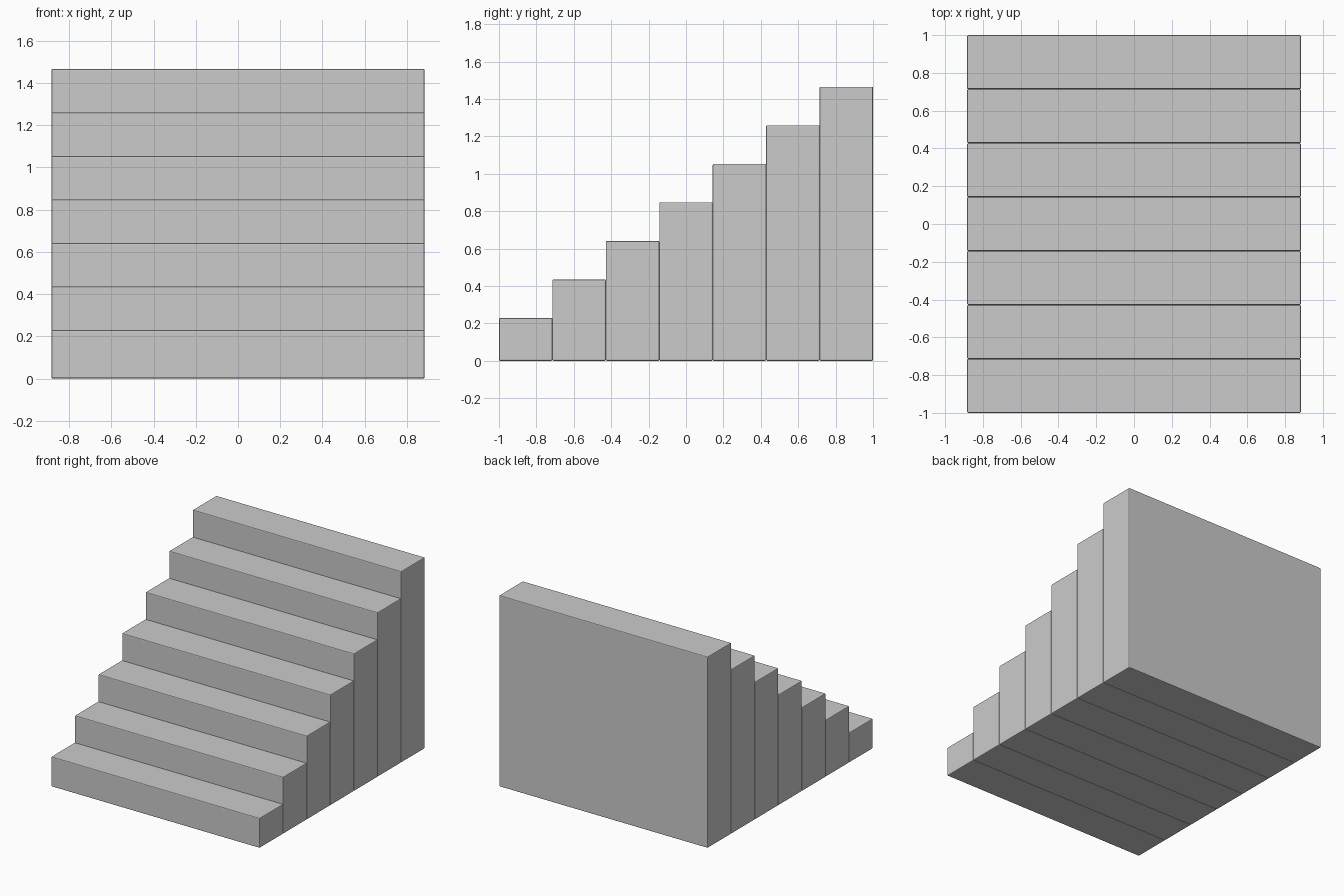
import bpy

if "Cube" in bpy.data.objects:
    bpy.data.objects.remove(bpy.data.objects["Cube"])

STEPS = 7
WIDTH = 1.767
DEPTH = 2.0 / STEPS
FIRST, RISE = 0.229, 0.206


def block(name, y, height):
    """Full-height step block standing on the ground with softened edges."""
    bpy.ops.mesh.primitive_cube_add(size=1, location=(0, y, height / 2))
    ob = bpy.context.object
    ob.name = name
    ob.scale = (WIDTH, DEPTH, height)
    bpy.ops.object.transform_apply(location=False, rotation=False, scale=True)
    bevel = ob.modifiers.new("edge_bevel", 'BEVEL')
    bevel.width = 0.006
    bevel.segments = 2
    return ob


# Steps climb from the front to the back
for i in range(STEPS):
    block(f"step_{i + 1}", -1 + DEPTH * (i + 0.5), FIRST + RISE * i)
